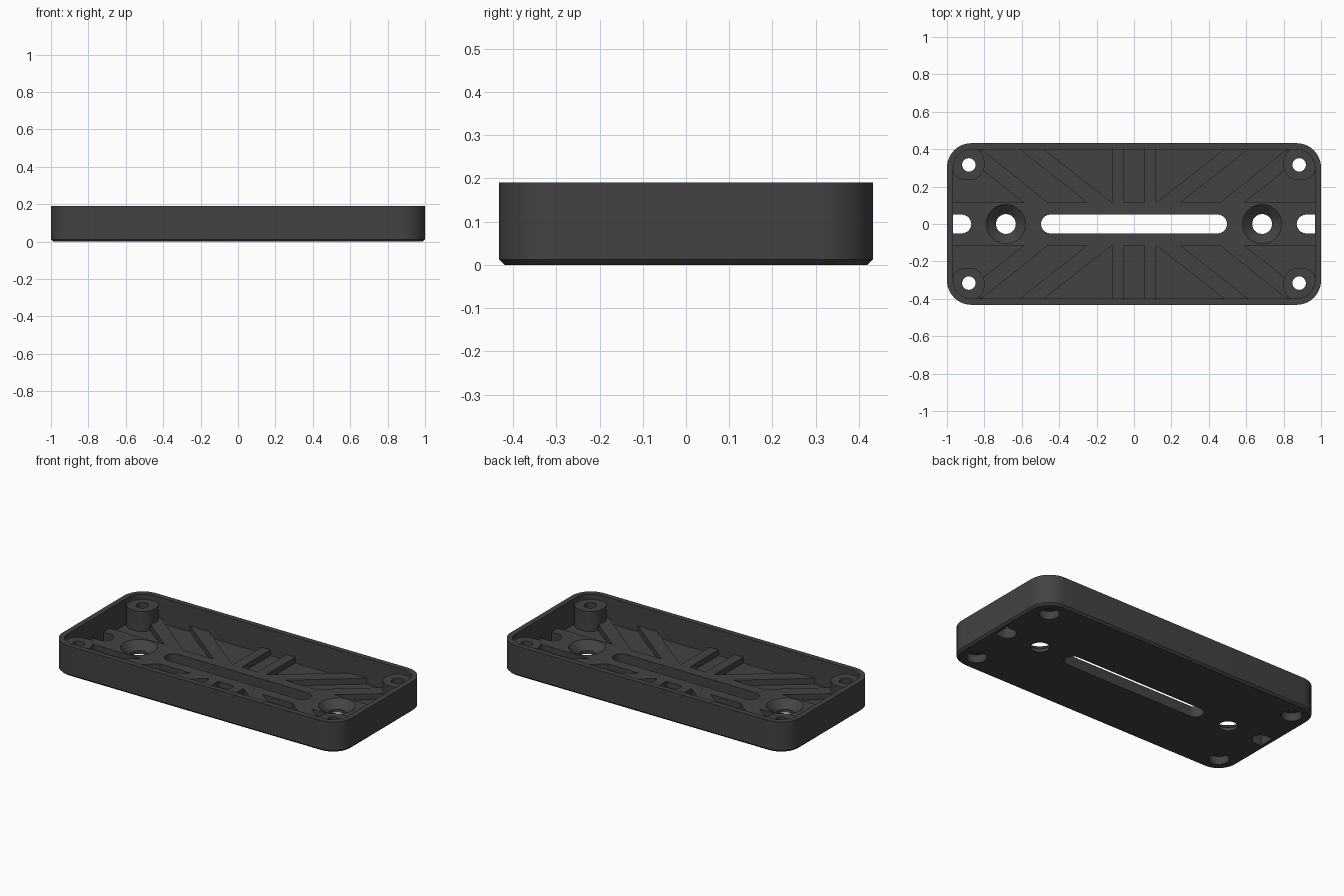
import bpy, bmesh, math

if "Cube" in bpy.data.objects:
    bpy.data.objects.remove(bpy.data.objects["Cube"])

RIM, FLOOR, RIB, BOSS = 0.19, 0.03, 0.066, 0.155

plastic = bpy.data.materials.new("charcoal plastic")
plastic.diffuse_color = (0.055, 0.055, 0.055, 1)
plastic.use_nodes = True
plastic.node_tree.nodes["Principled BSDF"].inputs["Base Color"].default_value = plastic.diffuse_color


def rounded(cx, cy, hx, hy, r, n=10):
    """Outline of a rounded rectangle, counter-clockwise."""
    pts = []
    for k, (sx, sy) in enumerate([(1, 1), (-1, 1), (-1, -1), (1, -1)]):
        for i in range(n + 1):
            a = math.pi / 2 * (k + i / n)
            p = (cx + sx * (hx - r) + r * math.cos(a), cy + sy * (hy - r) + r * math.sin(a))
            if not pts or math.dist(p, pts[-1]) > 1e-5:
                pts.append(p)
    if math.dist(pts[0], pts[-1]) < 1e-5:
        pts.pop()
    return pts


def loft(name, rings):
    """Solid through (outline, z) rings of equal point count."""
    bm = bmesh.new()
    loops = [[bm.verts.new((x, y, z)) for x, y in pts] for pts, z in rings]
    n = len(loops[0])
    bm.faces.new(loops[0][::-1])
    bm.faces.new(loops[-1])
    for a, b in zip(loops, loops[1:]):
        for i in range(n):
            j = (i + 1) % n
            bm.faces.new((a[i], a[j], b[j], b[i]))
    bmesh.ops.recalc_face_normals(bm, faces=bm.faces)
    me = bpy.data.meshes.new(name)
    bm.to_mesh(me)
    bm.free()
    me.materials.append(plastic)
    ob = bpy.data.objects.new(name, me)
    bpy.context.collection.objects.link(ob)
    return ob


def prism(name, pts, z0, z1):
    return loft(name, [(pts, z0), (pts, z1)])


def circle(x, y, r):
    return rounded(x, y, r, r, r, 8)


def combine(target, part, op):
    """Apply a boolean and remove the helper part."""
    m = target.modifiers.new(op, 'BOOLEAN')
    m.operation, m.object, m.solver = op, part, 'EXACT'
    bpy.context.view_layer.objects.active = target
    bpy.ops.object.modifier_apply(modifier=m.name)
    bpy.data.objects.remove(part)


# Outer shell with a chamfered bottom edge, hollowed to the floor
tray = loft("tray", [(rounded(0, 0, 0.988, 0.42, 0.118), 0),
                     (rounded(0, 0, 1, 0.432, 0.13), 0.012),
                     (rounded(0, 0, 1, 0.432, 0.13), RIM)])
combine(tray, prism("cavity", rounded(0, 0, 0.967, 0.399, 0.097), FLOOR, 0.3), 'DIFFERENCE')

# Raised centre band
combine(tray, prism("centre_band", [(-0.98, -0.115), (0.98, -0.115), (0.98, 0.115), (-0.98, 0.115)],
                    0.02, RIB), 'UNION')

# Straight and diagonal ribs, mirrored into four quarters
ribs = [
    [(0.055, 0.1), (0.117, 0.1), (0.117, 0.41), (0.055, 0.41)],
    [(0.10, 0.1), (0.23, 0.1), (0.625, 0.41), (0.495, 0.41)],
    [(0.44, 0.1), (0.57, 0.1), (0.82, 0.296), (0.82, 0.398), (0.815, 0.398)],
]
quarters = [(sx, sy) for sx in (-1, 1) for sy in (-1, 1)]
for sx, sy in quarters:
    for pts in ribs:
        combine(tray, prism("rib", [(sx * x, sy * y) for x, y in pts], 0.02, RIB), 'UNION')

# Corner screw bosses, with through holes and head recesses underneath
for sx, sy in quarters:
    combine(tray, prism("boss", rounded(sx * 0.887, sy * 0.322, 0.088, 0.088, 0.08), 0.02, BOSS), 'UNION')
for sx, sy in quarters:
    x, y = sx * 0.883, sy * 0.316
    combine(tray, prism("screw_hole", circle(x, y, 0.036), -0.1, 0.3), 'DIFFERENCE')
    combine(tray, prism("head_recess", circle(x, y, 0.058), -0.1, 0.05), 'DIFFERENCE')

# Long central slot
combine(tray, prism("centre_slot", rounded(0, 0, 0.497, 0.05, 0.05), -0.1, 0.15), 'DIFFERENCE')

for s in (-1, 1):
    # Countersunk mounting holes
    x = s * 0.685
    combine(tray, loft("countersink", [(circle(x, 0, 0.053), -0.1), (circle(x, 0, 0.053), 0.02),
                                       (circle(x, 0, 0.105), RIB), (circle(x, 0, 0.105), 0.15)]),
            'DIFFERENCE')
    # End slots, round on the inner side and flat against the wall
    arc = [(s * (0.92 - 0.05 * math.sin(a)), 0.05 * math.cos(a))
           for a in (math.pi * i / 16 for i in range(17))]
    combine(tray, prism("end_slot", [(s * 0.967, 0.05)] + arc + [(s * 0.967, -0.05)], -0.1, 0.15),
            'DIFFERENCE')

# Smooth curved walls, keep edges crisp
bpy.ops.object.select_all(action='DESELECT')
tray.select_set(True)
bpy.context.view_layer.objects.active = tray
bpy.ops.object.shade_smooth_by_angle(angle=math.radians(30))
